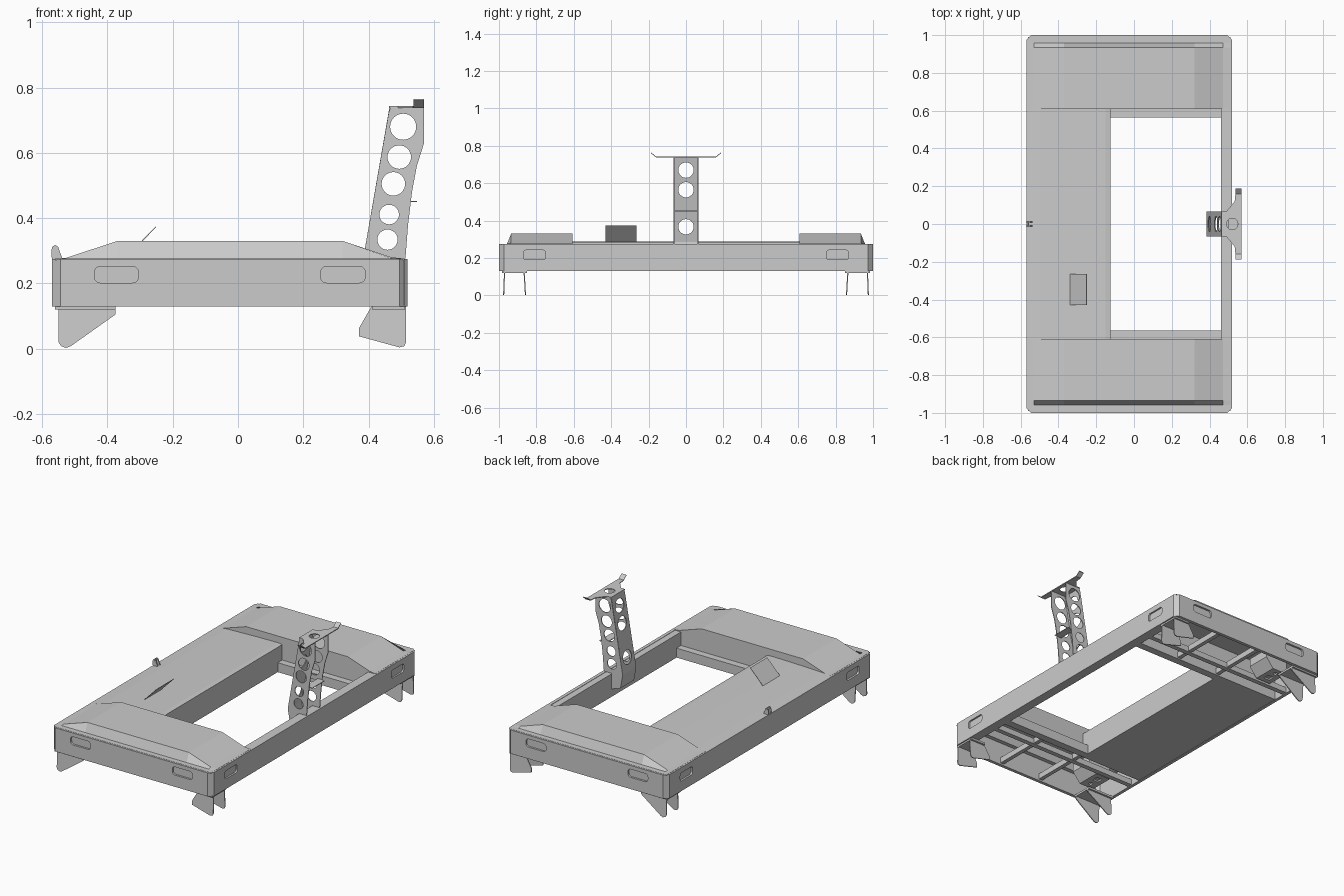
import bpy, bmesh, math

if "Cube" in bpy.data.objects:
    bpy.data.objects.remove(bpy.data.objects["Cube"])

MAPS = {'xz': lambda u, v, w: (u, w, v),
        'yz': lambda u, v, w: (w, u, v),
        'xy': lambda u, v, w: (u, v, w)}


def new_object(name, bm):
    bmesh.ops.recalc_face_normals(bm, faces=bm.faces)
    me = bpy.data.meshes.new(name)
    bm.to_mesh(me)
    bm.free()
    ob = bpy.data.objects.new(name, me)
    bpy.context.collection.objects.link(ob)
    return ob


def add_prism(bm, pts, plane, a, b, shear=0.0):
    """Extrude a 2D outline; shear shifts the extrusion axis with height."""
    f = MAPS[plane]
    lo, hi = ([bm.verts.new(f(u, v, w + shear * v)) for u, v in pts] for w in (a, b))
    bm.faces.new(lo)
    bm.faces.new(hi)
    for i in range(len(pts)):
        j = (i + 1) % len(pts)
        bm.faces.new((lo[i], lo[j], hi[j], hi[i]))


def prism(name, pts, plane, a, b, shear=0.0):
    bm = bmesh.new()
    add_prism(bm, pts, plane, a, b, shear)
    return new_object(name, bm)


def box(name, x, y, z):
    return prism(name, rect(x, y), 'xy', *z)


def rect(u, v):
    return [(u[0], v[0]), (u[1], v[0]), (u[1], v[1]), (u[0], v[1])]


def circle(u, v, r, n=32):
    return [(u + r * math.cos(2 * math.pi * i / n), v + r * math.sin(2 * math.pi * i / n)) for i in range(n)]


def round_rect(u0, u1, v0, v1, r, n=5):
    out = []
    for k, (cu, cv) in enumerate([(u1 - r, v1 - r), (u0 + r, v1 - r), (u0 + r, v0 + r), (u1 - r, v0 + r)]):
        for i in range(n + 1):
            a = math.pi / 2 * (k + i / n)
            out.append((cu + r * math.cos(a), cv + r * math.sin(a)))
    return out


def cut(ob, shapes):
    """Subtract a list of prisms (pts, plane, a, b)."""
    bm = bmesh.new()
    for s in shapes:
        add_prism(bm, *s)
    cutter = new_object("cutter", bm)
    cutter.hide_render = True
    m = ob.modifiers.new("cut", 'BOOLEAN')
    m.operation, m.solver, m.object = 'DIFFERENCE', 'EXACT', cutter
    bpy.context.view_layer.objects.active = ob
    bpy.ops.object.modifier_apply(modifier=m.name)
    bpy.data.objects.remove(cutter)


# outer frame: chamfered ring of sheet walls with recessed slots
def outline(inset):
    x0, x1, y, c = -0.57 + inset, 0.52 - inset, 1 - inset, 0.026 - inset * 0.4
    return [(x0 + c, -y), (x1 - c, -y), (x1, -y + c), (x1, y - c),
            (x1 - c, y), (x0 + c, y), (x0, y - c), (x0, -y + c)]


bm = bmesh.new()
rings = [[bm.verts.new((x, y, z)) for x, y in outline(i)]
         for i, z in ((0, 0.13), (0, 0.275), (0.02, 0.275), (0.02, 0.13))]
for k in range(4):
    for i in range(8):
        j = (i + 1) % 8
        a, b = rings[k], rings[(k + 1) % 4]
        bm.faces.new((a[i], a[j], b[j], b[i]))
frame = new_object("outer_frame", bm)
slots = []
for s in (-1, 1):
    for u0, u1 in ((-0.44, -0.305), (0.253, 0.39)):
        w = sorted((s * 0.988, s * 1.05))
        slots.append((round_rect(u0, u1, 0.202, 0.252, 0.018), 'xz', *w))
    u = sorted((s * 0.75, s * 0.87))
    slots.append((round_rect(*u, 0.192, 0.242, 0.014), 'yz', -0.65, -0.558))
    slots.append((round_rect(*u, 0.192, 0.242, 0.014), 'yz', 0.508, 0.6))
cut(frame, slots)

# rail along the open side and main deck
box("side_rail", (0.46, 0.51), (-0.985, 0.985), (0.132, 0.273))
prism("rear_deck", [(-0.56, 0.132), (-0.56, 0.275), (-0.5, 0.281), (-0.3, 0.287), (-0.15, 0.289),
                    (-0.125, 0.285), (-0.125, 0.132)], 'xz', -0.612, 0.612)

PROFILE = [(-0.56, 0.276), (-0.53, 0.277), (-0.37, 0.33), (0.32, 0.33), (0.47, 0.28), (0.51, 0.276)]
FOOT_A = [(-0.55, 0.13), (-0.55, 0.02), (-0.542, 0.008), (-0.527, 0.002), (-0.512, 0.008),
          (-0.375, 0.105), (-0.375, 0.13)]
FOOT_B = [(0.412, 0.135), (0.37, 0.062), (0.37, 0.038), (0.495, 0.004), (0.51, 0.008),
          (0.515, 0.02), (0.515, 0.135)]

for s, side in ((-1, "front"), (1, "back")):
    def Y(a, b):
        return tuple(sorted((s * a, s * b)))

    # raised cover shell with sloped outer edge and flange
    bm = bmesh.new()
    rows = [[bm.verts.new((x, s * y, z if up else 0.276)) for x, z in PROFILE]
            for y, up in ((0.608, True), (0.935, True), (0.957, False), (0.99, False))]
    for v in rows[2]:
        v.co.z = 0.276
    for r in range(3):
        for i in range(5):
            bm.faces.new((rows[r][i], rows[r][i + 1], rows[r + 1][i + 1], rows[r + 1][i]))
    # inner wall of the cover
    bm.faces.new([*rows[0], bm.verts.new((0.46, s * 0.608, 0.19)), bm.verts.new((-0.56, s * 0.608, 0.19))])
    cover = new_object(side + "_cover", bm)
    m = cover.modifiers.new("thickness", 'SOLIDIFY')
    m.thickness = 0.004

    # understructure beams
    box(side + "_inner_beam", (-0.13, 0.47), Y(0.565, 0.612), (0.132, 0.19))
    box(side + "_lower_beam", (-0.55, 0.47), Y(0.68, 0.71), (0.135, 0.17))
    for i, x in enumerate((-0.13, 0.16)):
        box(f"{side}_cross_beam_{i}", (x, x + 0.025), Y(0.6, 0.985), (0.14, 0.175))
    # connector box with sockets
    cb = prism(side + "_connector_box", [(-0.42, 0.25), (-0.42, 0.14), (-0.32, 0.14), (-0.27, 0.2), (-0.27, 0.25)],
               'xz', *Y(0.72, 0.87))
    cut(cb, [(circle(-0.37, s * 0.83, 0.012, 16), 'xy', 0.1, 0.15),
             (rect((-0.39, -0.35), Y(0.75, 0.79)), 'xy', 0.1, 0.15)])
    # feet: pairs of thin bent plates under a mounting plate
    for foot, pts, xs in (("rear_foot", FOOT_A, (-0.56, -0.375)), ("rail_foot", FOOT_B, (0.41, 0.512))):
        for i, (y, sh) in enumerate(((0.972, -0.04), (0.855, 0.06))):
            prism(f"{side}_{foot}_{i}", pts, 'xz', *Y(y, y + 0.006), shear=s * sh)
        box(f"{side}_{foot}_mount", xs, Y(0.85, 0.983), (0.12, 0.133))

# tower side plates with graded round holes
TOWER = [(0.40, 0.2), (0.46, 0.18), (0.461, 0.276), (0.513, 0.276), (0.521, 0.38), (0.533, 0.48), (0.548, 0.56),
         (0.57, 0.63), (0.57, 0.74), (0.468, 0.74), (0.462, 0.725), (0.385, 0.285)]
HOLES = [(0.506, 0.68, 0.04), (0.494, 0.587, 0.036), (0.476, 0.505, 0.036), (0.463, 0.411, 0.03),
         (0.458, 0.334, 0.031)]
for s, side in ((-1, "front"), (1, "back")):
    p = prism(f"tower_{side}_plate", TOWER, 'xz', *sorted((s * 0.061, s * 0.066)))
    cut(p, [(circle(*h), 'xz', -0.2, 0.2) for h in HOLES])
# tower web and shelf
web = prism("tower_web", [(0.385, 0.285), (0.39, 0.285), (0.47, 0.74), (0.464, 0.74)], 'xz', -0.061, 0.061)
cut(web, [(circle(0, z, 0.041), 'yz', 0.3, 0.6) for z in (0.67, 0.565, 0.367)])
prism("tower_base_web", [(0.385, 0.285), (0.39, 0.285), (0.405, 0.2), (0.4, 0.2)], 'xz', -0.061, 0.061)
box("tower_shelf", (0.50, 0.548), (-0.06, 0.06), (0.449, 0.453))
# tower head plate with upturned wings
head = prism("tower_head", [(0.463, -0.066), (0.49, -0.068), (0.533, -0.12), (0.537, -0.16), (0.57, -0.16),
                            (0.57, 0.16), (0.537, 0.16), (0.533, 0.12), (0.49, 0.068), (0.463, 0.066)],
             'xy', 0.738, 0.743)
cut(head, [(circle(0.52, 0, 0.03), 'xy', 0.7, 0.8)])
for s, side in ((-1, "front"), (1, "back")):
    prism(f"head_wing_{side}", [(s * 0.16, 0.738), (s * 0.187, 0.76), (s * 0.187, 0.765), (s * 0.16, 0.743)],
          'yz', 0.537, 0.57)
    # latch ears on the rear edge
    prism(f"latch_ear_{side}", [(-0.57, 0.27), (-0.572, 0.3), (-0.569, 0.312), (-0.56, 0.318), (-0.551, 0.312),
                                (-0.547, 0.3), (-0.535, 0.27)], 'xz', *sorted((s * 0.008, s * 0.014)))
prism("latch_pin", circle(-0.56, 0.308, 0.004, 16), 'xz', -0.016, 0.016)

# tilted display panel on the deck
prism("display_panel", [(-0.34, 0.284), (-0.337, 0.284), (-0.25, 0.373), (-0.252, 0.375)], 'xz', -0.43, -0.265)
